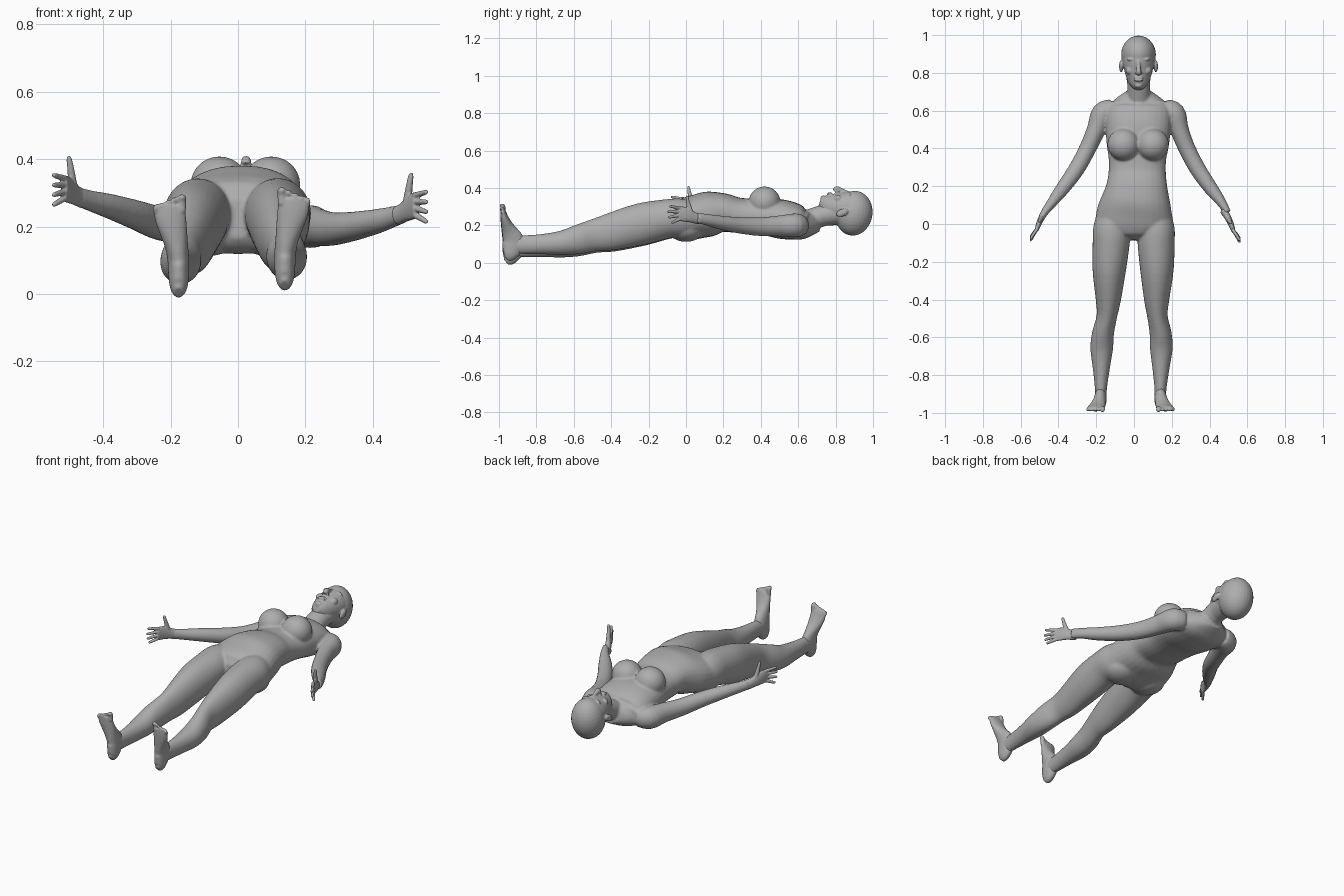
import bpy, bmesh, math
from mathutils import Vector, Matrix

skin = bpy.data.materials.new("matte grey")
skin.diffuse_color = (0.42, 0.42, 0.42, 1)


def spline(a, b, c, d, t):
    return [0.5 * (2 * q + (r - p) * t + (2 * p - 5 * q + 4 * r - s) * t * t
            + (3 * q - p - 3 * r + s) * t ** 3) for p, q, r, s in zip(a, b, c, d)]


def loft(bm, rings, up=(0, 0, 1), sides=28, power=1.0, steps=4):
    """Tube through rings of (x, y, z, side radius, up radius)."""
    n = len(rings)
    pts = []
    for i in range(n - 1):
        q = [rings[min(max(j, 0), n - 1)] for j in (i - 1, i, i + 1, i + 2)]
        pts += [spline(*q, k / steps) for k in range(steps)]
    pts.append(list(rings[-1]))
    loops = []
    for i, p in enumerate(pts):
        t = Vector(pts[min(i + 1, len(pts) - 1)][:3]) - Vector(pts[max(i - 1, 0)][:3])
        side = t.cross(Vector(up)).normalized()
        upv = side.cross(t).normalized()
        loop = []
        for k in range(sides):
            a = 2 * math.pi * k / sides
            c, s = math.cos(a), math.sin(a)
            c = math.copysign(abs(c) ** power, c)
            s = math.copysign(abs(s) ** power, s)
            loop.append(bm.verts.new(Vector(p[:3]) + side * c * p[3] + upv * s * p[4]))
        loops.append(loop)
    for a, b in zip(loops, loops[1:]):
        for k in range(sides):
            m = (k + 1) % sides
            bm.faces.new((a[k], a[m], b[m], b[k]))
    bm.faces.new(loops[0][::-1])
    bm.faces.new(loops[-1])


def blob(bm, centre, radii, tilt=0.0):
    m = (Matrix.Translation(centre) @ Matrix.Rotation(tilt, 4, 'X')
         @ Matrix.Diagonal((*radii, 1)))
    bmesh.ops.create_uvsphere(bm, u_segments=28, v_segments=18, radius=1, matrix=m)


def fuse(name, bm, voxel, smooth):
    """Melt overlapping shapes into one smooth skin."""
    bmesh.ops.recalc_face_normals(bm, faces=bm.faces)
    me = bpy.data.meshes.new(name)
    bm.to_mesh(me)
    bm.free()
    me.materials.append(skin)
    ob = bpy.data.objects.new(name, me)
    bpy.context.collection.objects.link(ob)
    r = ob.modifiers.new("skin", 'REMESH')
    r.mode, r.voxel_size, r.use_smooth_shade = 'VOXEL', voxel, True
    s = ob.modifiers.new("soften", 'SMOOTH')
    s.factor, s.iterations = 0.5, smooth


# ---- body: torso, chest, hips, legs, arms ----
body = bmesh.new()
loft(body, [(0, -.085, .225, .04, .06), (0, -.05, .225, .14, .10), (0, 0, .232, .20, .115),
            (.003, .06, .247, .200, .118), (.01, .13, .262, .182, .120),
            (.015, .2, .268, .162, .104), (.017, .27, .255, .152, .095),
            (.018, .34, .25, .152, .094), (.02, .42, .245, .165, .097),
            (.022, .5, .235, .172, .105), (.024, .57, .222, .175, .10),
            (.025, .62, .208, .165, .085), (.025, .66, .21, .125, .066),
            (.025, .70, .222, .065, .055)], power=.88)
loft(body, [(.025, .62, .21, .07, .06), (.025, .68, .235, .062, .058),
            (.025, .74, .255, .060, .058), (.025, .80, .27, .06, .06)])
for s in (-1, 1):
    # bust and seat
    blob(body, (.022 + s * .077, .42, .325), (.086, .085, .083))
    blob(body, (s * .09, .0, .185), (.10, .10, .073))
    # leg
    leg = [(.10, .06, .235, .085, .09), (.118, -.02, .238, .097, .104),
           (.121, -.1, .233, .098, .105), (.131, -.24, .202, .089, .112),
           (.136, -.4, .158, .067, .100), (.144, -.49, .138, .054, .086),
           (.164, -.58, .112, .058, .078), (.171, -.66, .094, .060, .066),
           (.173, -.76, .085, .046, .055), (.175, -.86, .080, .033, .050),
           (.176, -.93, .078, .029, .048)]
    if s > 0:
        leg = [(x + .04 * min(y, 0), y, z - .02 * min(y, 0), a, b) for x, y, z, a, b in leg]
    loft(body, [(s * x, y, z, a, b) for x, y, z, a, b in leg])

arms = {
    -1: [(-.11, .612, .20), (-.165, .585, .20), (-.20, .5, .207), (-.245, .4, .213),
         (-.305, .29, .235), (-.38, .185, .26), (-.44, .106, .277), (-.478, .055, .29)],
    1: [(.16, .612, .20), (.212, .585, .20), (.24, .5, .197), (.28, .4, .193),
        (.338, .29, .20), (.41, .185, .215), (.463, .115, .23), (.495, .06, .24)]}
arm_radii = [(.05, .055), (.06, .064), (.05, .056), (.045, .05),
             (.043, .044), (.037, .037), (.026, .031), (.019, .029)]
for path in arms.values():
    loft(body, [p + r for p, r in zip(path, arm_radii)])
# navel ridge hollow is left soft; collar bones
for s in (-1, 1):
    loft(body, [(.025 + s * .02, .645, .265, .008, .008), (.025 + s * .08, .65, .262, .008, .008),
                (.025 + s * .14, .64, .24, .008, .008)], sides=10)
fuse("body", body, .007, 6)

# ---- head ----
head = bmesh.new()
cx = .024
blob(head, (cx, .897, .265), (.092, .100, .120), -.15)
loft(head, [(cx, .715, .325, .022, .022), (cx, .735, .318, .043, .045),
            (cx, .77, .305, .062, .066), (cx, .82, .295, .077, .083),
            (cx, .87, .29, .084, .092), (cx, .92, .285, .078, .09)])
loft(head, [(cx, .73, .25, .058, .055), (cx, .79, .265, .066, .065), (cx, .86, .27, .07, .07)])
blob(head, (cx, .735, .342), (.022, .017, .018))                       # chin
loft(head, [(cx, .865, .372, .010, .012), (cx, .835, .383, .011, .014),
            (cx, .806, .394, .015, .016), (cx, .795, .384, .014, .012)], sides=14)  # nose
for i, y in enumerate((.762, .775)):
    blob(head, (cx, y, .367 - .002 * i), (.026, .007, .011))           # lips
for s in (-1, 1):
    blob(head, (cx + s * .012, .803, .378), (.008, .008, .009))        # nostril
    blob(head, (cx + s * .036, .872, .362), (.027, .009, .015))        # brow
    blob(head, (cx + s * .034, .848, .355), (.015, .008, .014))        # eyelid
    blob(head, (cx + s * .045, .812, .342), (.024, .022, .022))        # cheek
    blob(head, (cx + s * .092, .835, .268), (.011, .034, .020), .4)    # ear
fuse("head", head, .0042, 3)

# ---- feet ----
foot = [(.176, -.962, .004, .014, .020), (.176, -.945, .022, .026, .040),
        (.176, -.928, .06, .031, .056), (.177, -.924, .10, .032, .057),
        (.182, -.94, .14, .034, .045), (.190, -.957, .18, .040, .031),
        (.199, -.970, .22, .046, .021), (.204, -.977, .25, .046, .015),
        (.204, -.981, .265, .040, .011)]
for s, label in ((-1, "left"), (1, "right")):
    bm = bmesh.new()
    dx, dz = (-.037, .021) if s > 0 else (0, 0)
    loft(bm, [(s * (x + dx), y, z + dz, a, b) for x, y, z, a, b in foot], up=(0, 1, 0))
    for i in range(5):  # toes, big toe on the inner side
        x = .167 + .0185 * i + (.003 if i else 0) + dx
        r = .013 if i == 0 else .0085
        tip = .292 - .008 * i + dz
        loft(bm, [(s * x, -.977, .245 + dz, r, r), (s * x, -.978, tip - .015, r, r),
                  (s * x, -.984, tip - .004, r, r), (s * x, -.985, tip + .003, r * .5, r * .5)],
             up=(0, 1, 0), sides=12)
    fuse(label + "_foot", bm, .0045, 3)

# ---- hands ----
for s, label in ((-1, "left"), (1, "right")):
    bm = bmesh.new()
    dx, dy, dz = (.012, -.008, -.05) if s > 0 else (0, 0, 0)

    def at(x, y, z, a, b):
        return (s * (x + dx), y + dy, z + dz, a, b)

    loft(bm, [at(.462, .08, .283, .021, .029), at(.480, .05, .292, .018, .030),
              at(.496, .02, .304, .016, .037), at(.508, -.01, .311, .013, .040),
              at(.516, -.034, .313, .010, .038)])                     # palm
    for i in range(4):  # fingers, fanned from low to high
        z0, z1 = .284 + .0195 * i, .263 + .030 * i
        reach = (.045, .062, .066, .056)[i]
        pts = [(0, .0095), (.5, .0085), (.9, .007), (1, .004)]
        loft(bm, [at(.513 + .036 * t * (1.1 - .1 * t), -.025 - reach * t,
                     z0 + (z1 - z0) * t, r, r) for t, r in pts], sides=12)
    loft(bm, [at(.488, .035, .310, .014, .016), at(.493, .026, .345, .012, .013),
              at(.497, .018, .375, .010, .010), at(.501, .014, .400, .008, .008),
              at(.502, .013, .410, .004, .004)], up=(0, 1, 0), sides=14)  # thumb
    fuse(label + "_hand", bm, .0035, 2)
